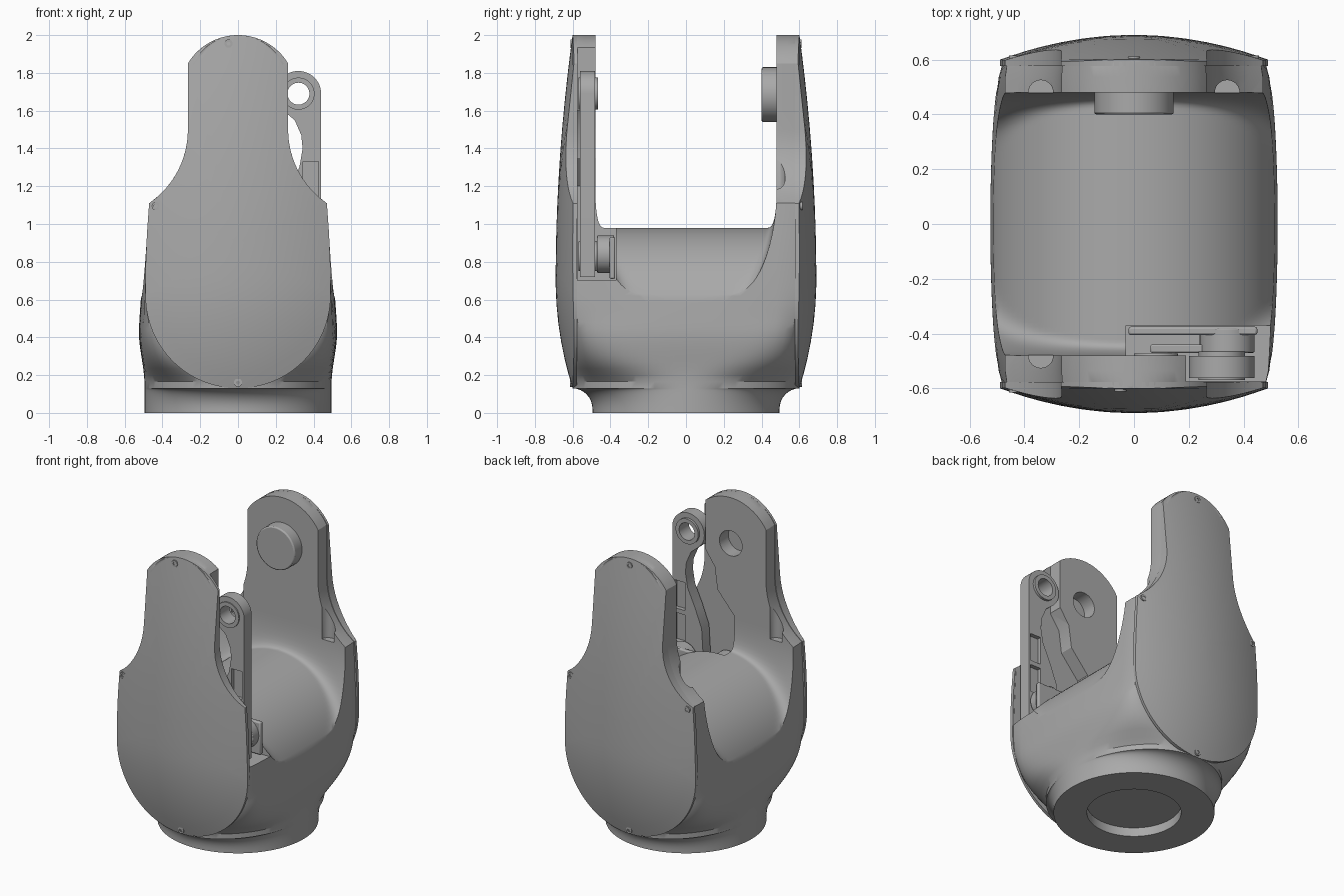
import bpy, bmesh
from math import sin, cos, pi, sqrt, log, radians
from mathutils import Matrix

if "Cube" in bpy.data.objects:
    bpy.data.objects.remove(bpy.data.objects["Cube"])

GREY = (0.40, 0.40, 0.40, 1)
mat = bpy.data.materials.new("plain_grey")
mat.use_nodes = True
mat.diffuse_color = GREY
mat.node_tree.nodes["Principled BSDF"].inputs["Base Color"].default_value = GREY


# ---- helpers ----
def finish(name, bm):
    bmesh.ops.recalc_face_normals(bm, faces=bm.faces)
    me = bpy.data.meshes.new(name)
    bm.to_mesh(me)
    bm.free()
    me.materials.append(mat)
    ob = bpy.data.objects.new(name, me)
    bpy.context.collection.objects.link(ob)
    return ob


def activate(ob):
    bpy.ops.object.select_all(action='DESELECT')
    ob.select_set(True)
    bpy.context.view_layer.objects.active = ob


def smooth(ob, angle=30):
    activate(ob)
    bpy.ops.object.shade_smooth_by_angle(angle=radians(angle))


def loft(name, rings):
    bm = bmesh.new()
    loops = [[bm.verts.new(p) for p in r] for r in rings]
    n = len(loops[0])
    for a, b in zip(loops, loops[1:]):
        for i in range(n):
            j = (i + 1) % n
            bm.faces.new((a[i], a[j], b[j], b[i]))
    bm.faces.new(loops[0])
    bm.faces.new(loops[-1])
    return finish(name, bm)


def prism(name, pts, y0, y1):
    return loft(name, [[(x, y, z) for x, z in pts] for y in (y0, y1)])


def box(name, x0, x1, y0, y1, z0, z1):
    return prism(name, [(x0, z0), (x1, z0), (x1, z1), (x0, z1)], y0, y1)


def disc(name, x, z, r, y0, y1, seg=48):
    pts = [(x + r * cos(2 * pi * i / seg), z + r * sin(2 * pi * i / seg)) for i in range(seg)]
    return prism(name, pts, y0, y1)


def post(name, x, y, r, z0, z1):
    bm = bmesh.new()
    bmesh.ops.create_cone(bm, cap_ends=True, segments=64, radius1=r, radius2=r, depth=z1 - z0,
                          matrix=Matrix.Translation((x, y, (z0 + z1) / 2)))
    return finish(name, bm)


def cut(ob, *cutters):
    for c in cutters:
        c.hide_render = True
        m = ob.modifiers.new("cut", 'BOOLEAN')
        m.operation, m.solver, m.object = 'DIFFERENCE', 'EXACT', c
        activate(ob)
        bpy.ops.object.modifier_apply(modifier=m.name)
        bpy.data.objects.remove(c)


def bevel(ob, width):
    m = ob.modifiers.new("bevel", 'BEVEL')
    m.width, m.segments, m.limit_method = width, 2, 'ANGLE'
    smooth(ob)


# ---- shared shapes ----
PIVOT = 1.69
TOP_R, NECK, BOWL, BOWL_Z = 0.31, 0.265, 0.49, 0.62


def half_outline():
    """Right half of the cover outline, top to bottom."""
    end = 1.03
    pts = [(TOP_R * sin(end * i / 10), PIVOT + TOP_R * cos(end * i / 10)) for i in range(11)]
    pts += [(NECK + 0.473 * (1 - cos(i * 0.097)), 1.5 - 0.473 * sin(i * 0.097)) for i in range(11)]
    pts += [(0.482, 0.95), (0.489, 0.78)]
    pts += [(BOWL * cos(pi * i / 40), BOWL_Z - BOWL * sin(pi * i / 40)) for i in range(21)]
    return pts


def dome(x, z):
    """Outer bulge of a cover."""
    k = 0.053 if z > 0.7 else 0.277
    return 0.69 - 0.375 * x * x - k * (z - 0.7) ** 2


def side_width(z):
    """Half width of the body at a height."""
    if z < 0.43:
        t = min(1, max(0, (z - 0.15) / 0.28))
        return 0.495 + 0.03 * t * t * (3 - 2 * t)
    if z < 1.11:
        return 0.525 - 0.055 * ((z - 0.43) / 0.68) ** 1.2
    if z < 1.5:
        return NECK + 0.473 - sqrt(0.473 ** 2 - (1.5 - z) ** 2)
    return min(NECK, sqrt(max(0.00003, TOP_R ** 2 - max(0, z - PIVOT) ** 2)))


def section(z):
    """Round at the foot, turning into a flat-fronted barrel."""
    hx = side_width(z)
    hy = 0.6 if z >= 0.13 else 0.6 - 0.105 * sqrt(1 - (max(0, z - 0.02) / 0.11) ** 2)
    n = 2
    if z > 0.13:
        w = sqrt(BOWL ** 2 - min(0, z - BOWL_Z) ** 2)
        n = min(40, max(2, log(0.2) / log(min(0.96, w / hx))))
    if z > 1.1:
        n = 40
    barrel = 0.06 * max(0, 1 - abs(z - 0.5) / 0.6) if z > 0.2 else 0
    ring = []
    for i in range(112):
        c, s = cos(2 * pi * i / 112), sin(2 * pi * i / 112)
        r = (abs(c) ** n + abs(s) ** n) ** (-1 / n)
        ring.append((hx * c * r * (1 - barrel * (s * r) ** 2), hy * s * r, z))
    return ring


# ---- yoke body ----
levels = [0, 0.02] + [0.02 + 0.11 * sin(pi * i / 16) for i in range(1, 9)]
levels += [0.13 + 0.035 * i for i in range(1, 28)] + [1.11]
levels += [1.11 + 0.039 * i for i in range(1, 11)] + [1.6, 1.7, 1.8, 1.85]
levels += [PIVOT + TOP_R * cos(1.0 * (1 - i / 12)) for i in range(1, 13)]
body = loft("yoke_body", [section(z) for z in sorted(levels)])


# U-shaped opening with a rounded saddle as its floor
def gap_section(x):
    saddle = 0.44 + sqrt(max(0, 0.54 ** 2 - x * x))
    ring = [(x, -0.48, 2.3)]
    for i in range(57):
        a = -pi / 2 + pi * i / 56
        wall = 1.18 - 0.75 * cos(a)
        h = max(0, 0.12 - abs(wall - saddle)) / 0.12
        ring.append((x, 0.48 * sin(a), max(wall, saddle) + h * h * 0.03))
    return ring + [(x, 0.48, 2.3)]


gap = loft("gap_cutter", [gap_section(0.6 * sin(pi * i / 72)) for i in range(-36, 37)])
lever_slot = prism("slot_cutter", [(-0.03, 0.7), (0.7, 0.7), (0.7, 2.2), (0.19, 2.2), (0.19, 1.6),
                                   (0.12, 1.5), (0.1, 1.35), (-0.03, 1.2)], -0.575, -0.37)
cut(body, gap, lever_slot,
    disc("pin_hole_cutter", 0, PIVOT, 0.085, -0.575, -0.4),
    post("socket_cutter", 0, 0, 0.29, -0.1, 0.06),
    *[post("shoulder_cutter", x, y, 0.045, 1.12, 1.45)
      for x, y in ((-0.34, -0.48), (-0.34, 0.48), (0.34, 0.48))])
smooth(body)

# ---- domed covers and their screws ----
half = half_outline()
outline = half + [(-x, z) for x, z in reversed(half[1:-1])]
for side, name in ((-1, "front"), (1, "back")):
    rings = [[(x, side * 0.577, z) for x, z in outline]]
    for t in (1, 0.9, 0.8, 0.68, 0.55, 0.42, 0.3, 0.18, 0.08, 0.01):
        ring = [(x * t, 0.9 + (z - 0.9) * t) for x, z in outline]
        rings.append([(x, side * dome(x, z), z) for x, z in ring])
    smooth(loft(name + "_cover", rings))
    spots = [(-0.05 if side < 0 else 0, 1.955), (-0.435, 1.095), (0, 0.16)]
    if side > 0:
        spots.append((0.435, 1.095))
    for x, z in spots:
        y = dome(x, z)
        screw = disc("screw", x, z, 0.022, side * (y - 0.03), side * (y + 0.005), 20)
        cut(screw, disc("screw_cutter", x, z, 0.011, side * (y - 0.01), side * (y + 0.02), 6))
        smooth(screw)

# ---- pivot stub on the back arm ----
bevel(disc("pivot_stub", 0, 1.685, 0.145, 0.4, 0.5, 64), 0.008)

# ---- lever beside the front arm ----
HX = 0.32
head = [(HX + 0.12 * cos(a * pi / 24), PIVOT + 0.12 * sin(a * pi / 24)) for a in range(0, 29)]
lever = prism("lever", head + [(0.24, 1.6), (0.3, 1.55), (0.335, 1.47), (0.342, 1.4), (0.325, 1.3),
                               (0.27, 1.18), (0.22, 1.05), (0.2, 0.72), (0.44, 0.72)], -0.562, -0.482)
cut(lever, disc("eye_cutter", HX, PIVOT, 0.07, -0.7, -0.4),
    *[box("window_cutter", 0.345, 0.425, y, y + 0.06, z, z + 0.19)
      for y in (-0.595, -0.51) for z in (0.92, 1.14)])
smooth(lever)
eye = disc("lever_eye", HX, PIVOT, 0.085, -0.57, -0.466)
cut(eye, disc("eye_cutter", HX, PIVOT, 0.058, -0.7, -0.4))
smooth(eye)

# ---- small linkage at the foot of the lever ----
bevel(box("link_plate", -0.02, 0.45, -0.405, -0.375, 0.71, 0.93), 0.008)
bevel(disc("link_roller", 0.34, 0.84, 0.1, -0.47, -0.38), 0.006)
bevel(disc("guide_roller", 0.08, 0.83, 0.08, -0.57, -0.47), 0.006)
bevel(box("link_bar", 0.06, 0.34, -0.47, -0.44, 0.8, 0.88), 0.006)
